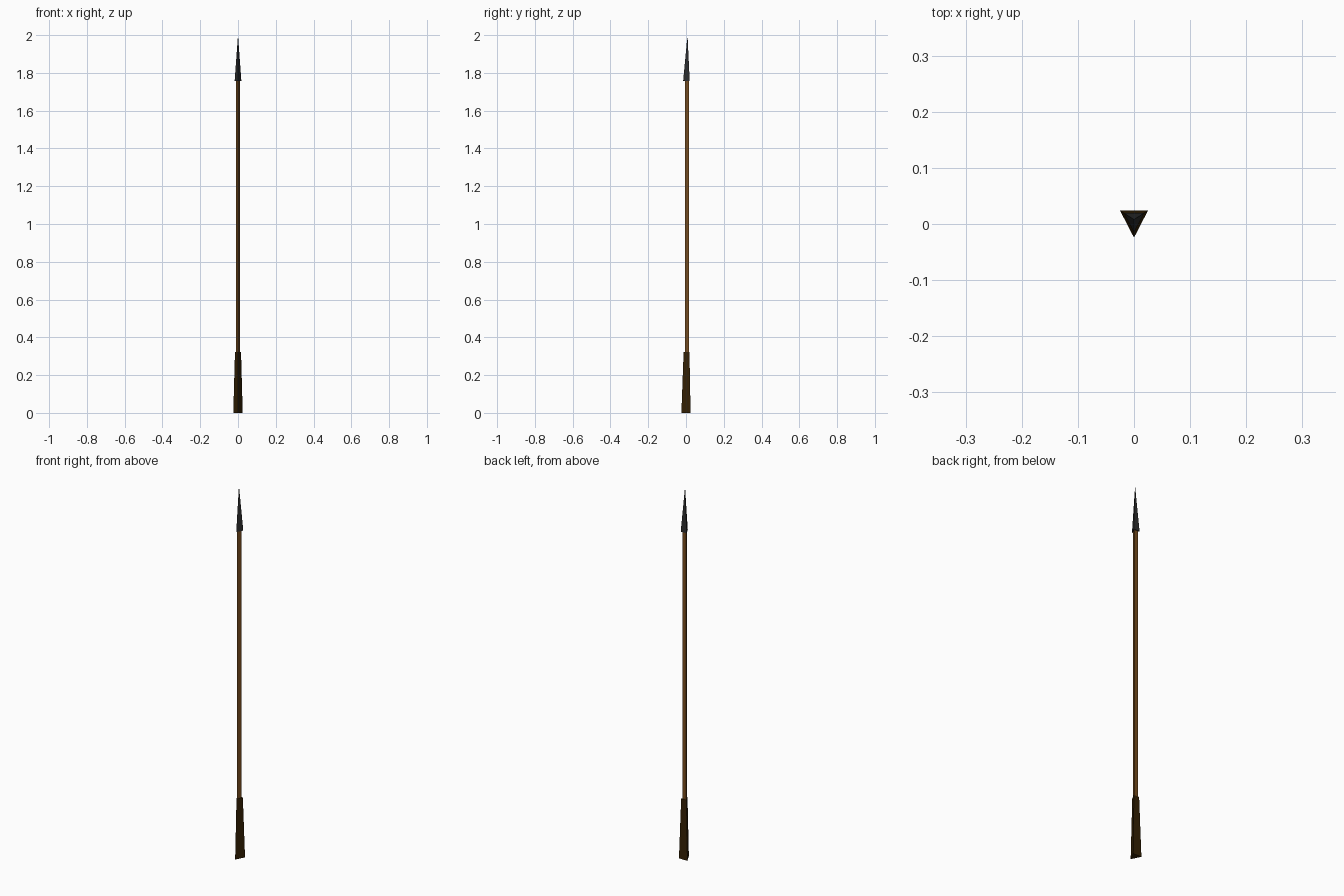
import bpy
import bmesh

if "Cube" in bpy.data.objects:
    bpy.data.objects.remove(bpy.data.objects["Cube"])

AXIS_Y = 0.008  # common axis of all triangular sections


def material(name, rgb):
    m = bpy.data.materials.new(name)
    m.diffuse_color = (*rgb, 1.0)
    m.use_nodes = True
    m.node_tree.nodes["Principled BSDF"].inputs["Base Color"].default_value = m.diffuse_color
    return m


def section(bm, half_width, z):
    # triangular section with its point towards the front
    h = half_width * 1.94
    pts = [(0, AXIS_Y - h * 0.667), (half_width, AXIS_Y + h * 0.333),
           (-half_width, AXIS_Y + h * 0.333)]
    return [bm.verts.new((x, y, z)) for x, y in pts]


def tri_part(name, z0, w0, z1, w1, mat):
    # tapered three-sided bar, or a pyramid when w1 is zero
    bm = bmesh.new()
    low = section(bm, w0, z0)
    bm.faces.new(low)
    if w1 > 0:
        high = section(bm, w1, z1)
        bm.faces.new(high)
        for i in range(3):
            j = (i + 1) % 3
            bm.faces.new((low[i], low[j], high[j], high[i]))
    else:
        tip = bm.verts.new((0, AXIS_Y, z1))
        for i in range(3):
            bm.faces.new((low[i], low[(i + 1) % 3], tip))
    bmesh.ops.recalc_face_normals(bm, faces=bm.faces)
    me = bpy.data.meshes.new(name)
    bm.to_mesh(me)
    bm.free()
    me.materials.append(mat)
    ob = bpy.data.objects.new(name, me)
    bpy.context.collection.objects.link(ob)
    return ob


wood = material("brown wood", (0.19, 0.075, 0.013))
leather = material("dark brown grip", (0.034, 0.015, 0.001))
metal = material("dark metal", (0.026, 0.026, 0.026))

# Grip, shaft and spear point, from the bottom up
tri_part("grip", 0.0, 0.025, 0.322, 0.016, leather)
tri_part("shaft", 0.30, 0.0112, 1.78, 0.0112, wood)
tri_part("spear_point", 1.758, 0.0178, 2.0, 0.0, metal)
